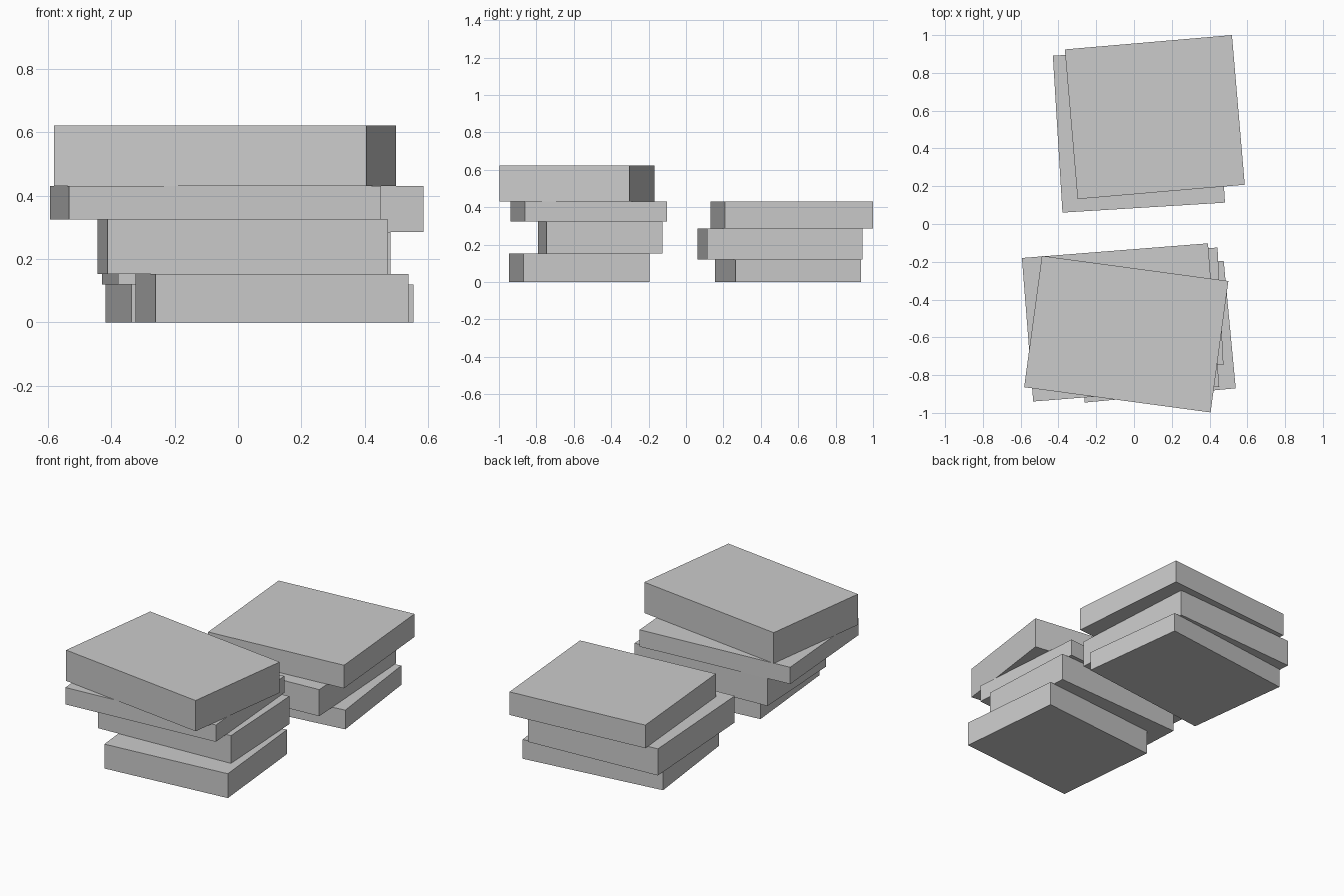
import bpy
import math
from mathutils import Matrix

if "Cube" in bpy.data.objects:
    bpy.data.objects.remove(bpy.data.objects["Cube"])

mat = bpy.data.materials.new("plain grey")
mat.diffuse_color = (0.6, 0.6, 0.6, 1)
mat.use_nodes = True
mat.node_tree.nodes["Principled BSDF"].inputs["Base Color"].default_value = mat.diffuse_color


def slab(name, centre, size, angle, z0, z1):
    """A flat box turned about z, spanning z0 to z1."""
    bpy.ops.mesh.primitive_cube_add(size=1)
    ob = bpy.context.object
    ob.name = name
    ob.data.transform(Matrix.Diagonal((size[0], size[1], z1 - z0, 1)))
    ob.location = (centre[0], centre[1], (z0 + z1) / 2)
    ob.rotation_euler.z = math.radians(angle)
    ob.data.materials.append(mat)


# each stack, bottom to top: centre, size, turn in degrees, top height
stacks = {
    "front_stack": [
        ((0.107, -0.570), (0.803, 0.678), 5.4, 0.152),
        ((0.015, -0.458), (0.887, 0.622), 2.9, 0.325),
        ((-0.071, -0.521), (0.988, 0.762), 4.5, 0.43),
        ((-0.041, -0.583), (0.996, 0.702), -7.7, 0.622),
    ],
    "back_stack": [
        ((0.068, 0.545), (0.899, 0.675), 7.0, 0.12),
        ((0.026, 0.502), (0.862, 0.832), 3.5, 0.286),
        ((0.110, 0.566), (0.888, 0.795), 4.9, 0.43),
    ],
}

for stack, slabs in stacks.items():
    z = 0
    for i, (centre, size, angle, top) in enumerate(slabs, 1):
        slab(f"{stack}_slab_{i}", centre, size, angle, z, top)
        z = top
